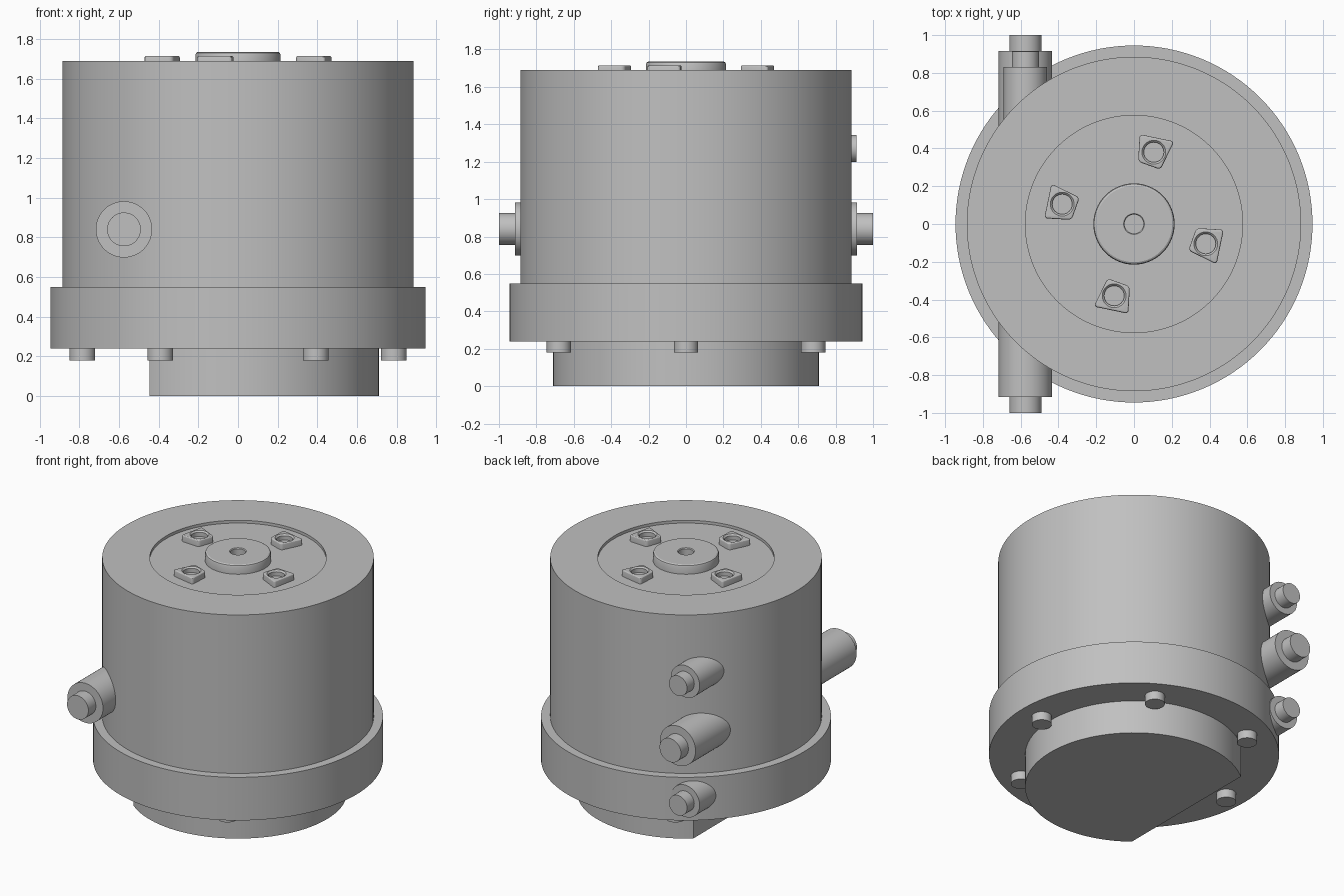
import bpy, bmesh
from math import radians, cos, sin
from mathutils import Matrix, Vector

if "Cube" in bpy.data.objects:
    bpy.data.objects.remove(bpy.data.objects["Cube"], do_unlink=True)

GREY = (0.53, 0.53, 0.53, 1)
metal = bpy.data.materials.new("grey metal")
metal.use_nodes = True
metal.diffuse_color = GREY
metal.node_tree.nodes["Principled BSDF"].inputs["Base Color"].default_value = GREY


def finish(name, bm):
    bmesh.ops.recalc_face_normals(bm, faces=bm.faces)
    mesh = bpy.data.meshes.new(name)
    bm.to_mesh(mesh)
    bm.free()
    mesh.materials.append(metal)
    ob = bpy.data.objects.new(name, mesh)
    bpy.context.collection.objects.link(ob)
    return ob


def smooth(ob):
    bpy.ops.object.select_all(action="DESELECT")
    ob.select_set(True)
    bpy.context.view_layer.objects.active = ob
    bpy.ops.object.shade_smooth_by_angle(angle=radians(25))


def lathe_mesh(profile, steps):
    """Spin (radius, height) points around z."""
    bm = bmesh.new()
    verts = [bm.verts.new((r, 0, z)) for r, z in profile]
    edges = [bm.edges.new(pair) for pair in zip(verts, verts[1:])]
    bmesh.ops.spin(bm, geom=verts + edges, cent=(0, 0, 0), axis=(0, 0, 1),
                   angle=radians(360), steps=steps)
    bmesh.ops.remove_doubles(bm, verts=bm.verts, dist=0.0001)
    return bm


def lathe(name, profile, steps=96, place=Matrix()):
    bm = lathe_mesh(profile, steps)
    bm.transform(place)
    ob = finish(name, bm)
    smooth(ob)
    return ob


TOP, FLOOR = 1.69, 1.67

# Housing with flange and shallow recess in the top
lathe("housing", [(0, 0.24), (0.945, 0.24), (0.945, 0.55), (0.885, 0.55),
                  (0.885, TOP), (0.575, TOP), (0.575, FLOOR), (0, FLOOR)], 128)

# Round foot with one flat side
bm = lathe_mesh([(0, 0), (0.71, 0), (0.71, 0.25), (0, 0.25)], 96)
bmesh.ops.bisect_plane(bm, geom=bm.verts[:] + bm.edges[:] + bm.faces[:],
                       plane_co=(-0.445, 0, 0), plane_no=(-1, 0, 0), clear_outer=True)
bmesh.ops.holes_fill(bm, edges=[e for e in bm.edges if e.is_boundary])
smooth(finish("foot", bm))

# Bolt heads under the flange
for i in range(6):
    a = radians(60 * i)
    lathe(f"bolt_{i + 1}", [(0, 0.18), (0.065, 0.18), (0.065, 0.25), (0, 0.25)], 32,
          Matrix.Translation((0.785 * cos(a), 0.785 * sin(a), 0)))

# Centre boss with rounded rim and small hole
lathe("centre_boss", [(0, FLOOR - 0.005), (0.215, FLOOR - 0.005), (0.215, 1.72),
                      (0.211, 1.73), (0.202, 1.735), (0.055, 1.735),
                      (0.05, 1.73), (0.05, 1.68), (0, 1.68)])

# Four trapezoid pads, each with a chamfered hole
CORNERS = [(0.03, 0.475), (0.213, 0.437), (0.14, 0.288), (0.022, 0.33)]
for i in range(4):
    turn = Matrix.Rotation(radians(90 * i), 4, "Z")
    bm = bmesh.new()
    base = bm.faces.new([bm.verts.new((x, y, FLOOR - 0.005)) for x, y in CORNERS])
    new = bmesh.ops.extrude_face_region(bm, geom=[base])["geom"]
    bmesh.ops.translate(bm, vec=(0, 0, 0.05),
                        verts=[v for v in new if isinstance(v, bmesh.types.BMVert)])
    upright = [e for e in bm.edges if abs(e.verts[0].co.z - e.verts[1].co.z) > 0.01]
    bmesh.ops.bevel(bm, geom=upright, offset=0.018, segments=4, profile=0.5, affect="EDGES")
    rim = [e for e in bm.edges if min(v.co.z for v in e.verts) > FLOOR + 0.03]
    bmesh.ops.bevel(bm, geom=rim, offset=0.01, segments=3, profile=0.5, affect="EDGES")
    bm.transform(turn)
    pad = finish(f"pad_{i + 1}", bm)
    drill = lathe("pad_drill", [(0, 1.675), (0.053, 1.675), (0.053, 1.705),
                                (0.064, 1.716), (0.064, 1.8), (0, 1.8)], 32,
                  turn @ Matrix.Translation((0.105, 0.38, 0)))
    drill.hide_render = True
    cut = pad.modifiers.new("hole", "BOOLEAN")
    cut.operation = "DIFFERENCE"
    cut.solver = "EXACT"
    cut.object = drill
    bpy.ops.object.select_all(action="DESELECT")
    pad.select_set(True)
    bpy.context.view_layer.objects.active = pad
    bpy.ops.object.modifier_apply(modifier=cut.name)
    bpy.data.objects.remove(drill, do_unlink=True)
    smooth(pad)


# Stepped side connectors
def connector(name, side, z, radius, tip_radius, shoulder, end):
    aim = Vector((0, side, 0)).to_track_quat("Z", "Y").to_matrix().to_4x4()
    lathe(name, [(0, 0.4), (radius, 0.4), (radius, shoulder), (tip_radius, shoulder),
                 (tip_radius, end), (0, end)], 48,
          Matrix.Translation((-0.575, 0, z)) @ aim)


connector("front_connector", -1, 0.84, 0.142, 0.085, 0.915, 1.0)
connector("back_connector", 1, 0.84, 0.142, 0.085, 0.915, 1.0)
connector("back_upper_connector", 1, 1.27, 0.115, 0.072, 0.83, 0.912)
connector("back_lower_connector", 1, 0.41, 0.115, 0.072, 0.83, 0.912)
